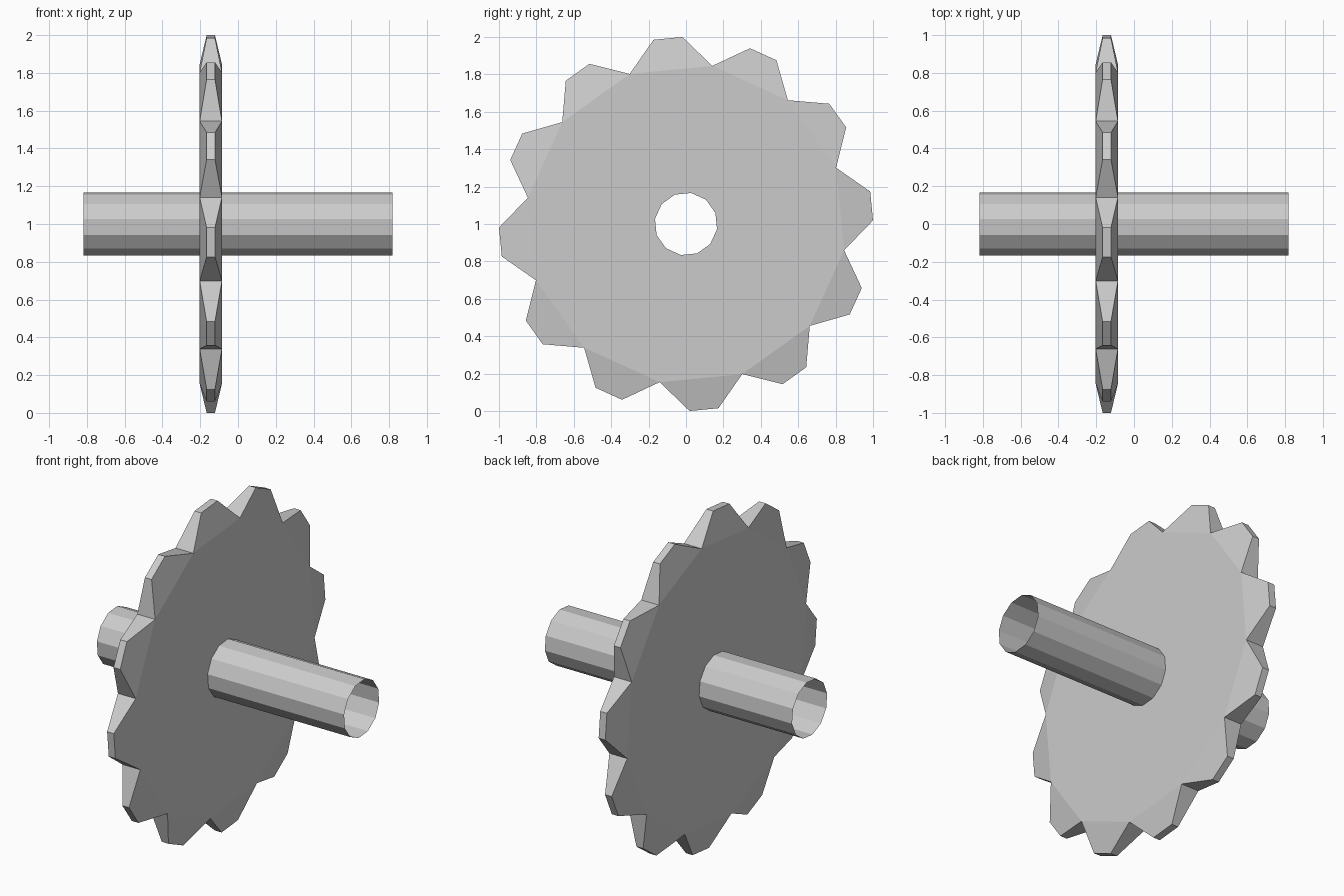
import bpy, bmesh
from math import cos, sin, radians

if "Cube" in bpy.data.objects:
    bpy.data.objects.remove(bpy.data.objects["Cube"])

TEETH = 12
STEP = 360 / TEETH
START = 20.55          # angle of the first valley between teeth
CENTRE_Z = 1.0
MID_X = -0.144         # middle plane of the cog


def ring_point(bm, x, radius, degrees):
    a = radians(degrees)
    return bm.verts.new((x, radius * cos(a), CENTRE_Z + radius * sin(a)))


def ring(bm, x, radius, offset=0.0):
    return [ring_point(bm, x, radius, START + offset + i * STEP) for i in range(TEETH)]


def bridge(bm, a, b):
    for i in range(TEETH):
        j = (i + 1) % TEETH
        bm.faces.new((a[i], a[j], b[j], b[i]))


def finish(bm, name):
    bmesh.ops.recalc_face_normals(bm, faces=bm.faces[:])
    mesh = bpy.data.meshes.new(name)
    bm.to_mesh(mesh)
    bm.free()
    obj = bpy.data.objects.new(name, mesh)
    bpy.context.collection.objects.link(obj)
    return obj


# Cog: flat holed disc with teeth that taper to narrow tips
HOLE_R, VALLEY_R, TIP_R = 0.168, 0.857, 1.0
HALF_W, TIP_HALF_W, TIP_ANGLE = 0.059, 0.022, 4.45
bm = bmesh.new()
sides = []
for s in (-1, 1):
    hole = ring(bm, MID_X + s * HALF_W, HOLE_R)
    valley = ring(bm, MID_X + s * HALF_W, VALLEY_R)
    tip_a = ring(bm, MID_X + s * TIP_HALF_W, TIP_R, STEP / 2 - TIP_ANGLE)
    tip_b = ring(bm, MID_X + s * TIP_HALF_W, TIP_R, STEP / 2 + TIP_ANGLE)
    bridge(bm, hole, valley)
    for i in range(TEETH):
        bm.faces.new((valley[i], tip_a[i], tip_b[i], valley[(i + 1) % TEETH]))
    sides.append((valley, tip_a, tip_b))
(v0, a0, b0), (v1, a1, b1) = sides
for i in range(TEETH):
    j = (i + 1) % TEETH
    bm.faces.new((v0[i], a0[i], a1[i], v1[i]))
    bm.faces.new((a0[i], b0[i], b1[i], a1[i]))
    bm.faces.new((b0[i], v0[j], v1[j], b1[i]))
finish(bm, "cog")

# Axle: open-ended twelve-sided tube
bm = bmesh.new()
bridge(bm, ring(bm, -0.818, HOLE_R), ring(bm, 0.818, HOLE_R))
finish(bm, "axle_tube")
